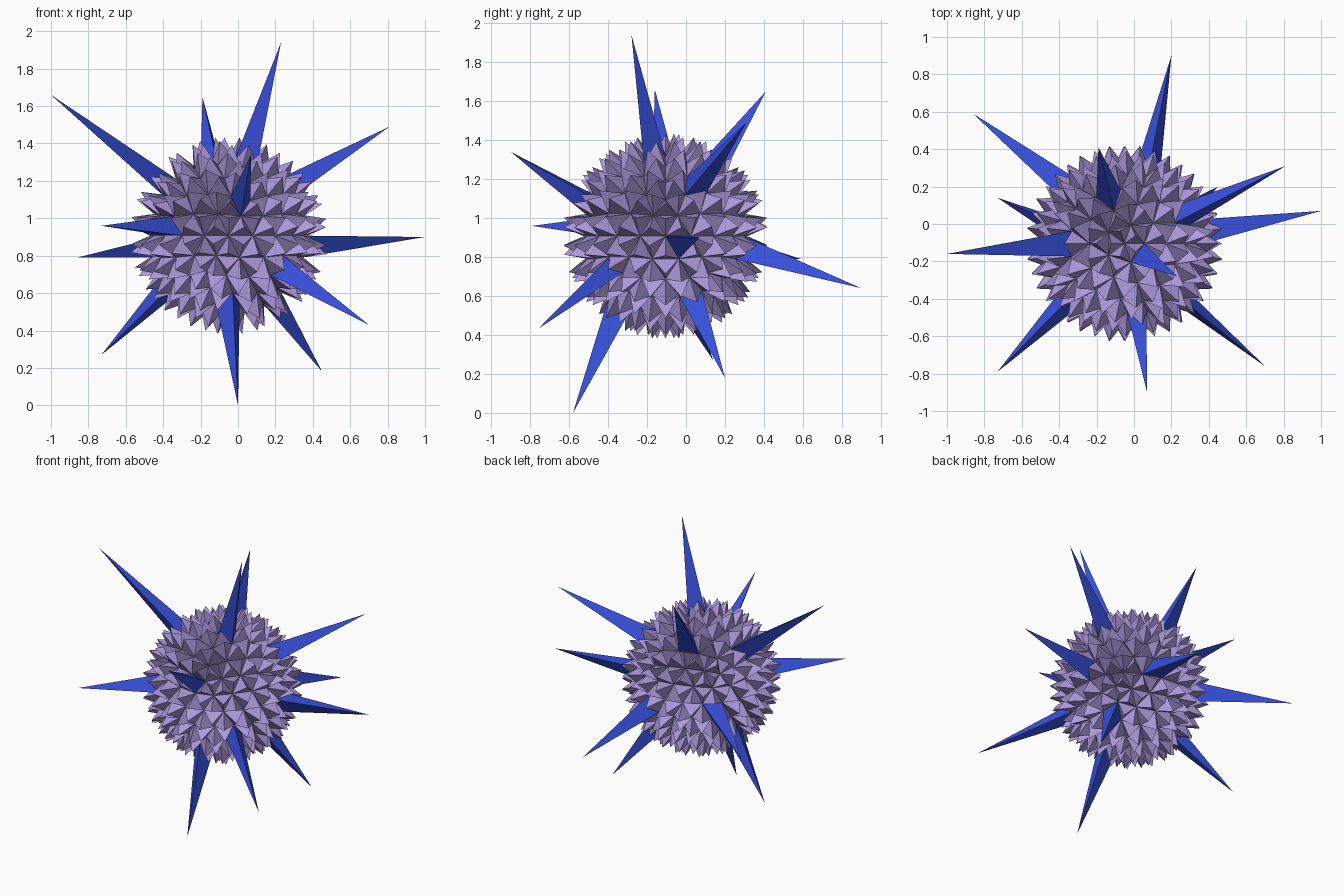
import bpy, bmesh
from mathutils import Vector

if "Cube" in bpy.data.objects:
    bpy.data.objects.remove(bpy.data.objects["Cube"])

CENTRE = Vector((-0.05, -0.105, 0.907))
R_IN, R_TIP = 0.42, 0.53

# tips of the long spikes
TIPS = [(-1.0, -0.16, 1.66), (-0.19, 0.41, 1.65), (0.23, -0.28, 1.94),
        (0.81, 0.31, 1.49), (1.0, 0.07, 0.90), (0.70, -0.76, 0.43),
        (0.45, 0.20, 0.18), (0.0, -0.58, 0.0), (-0.73, 0.14, 0.27),
        (-0.86, 0.59, 0.79), (-0.73, -0.79, 0.96), (0.07, -0.90, 1.34),
        (0.20, 0.90, 0.64)]


def material(name, colour):
    mat = bpy.data.materials.new(name)
    mat.diffuse_color = (*colour, 1)
    mat.use_nodes = True
    mat.node_tree.nodes["Principled BSDF"].inputs["Base Color"].default_value = mat.diffuse_color
    return mat


def raise_face(bm, face, tip, mat_index):
    """Replace a face with a pyramid that ends at tip."""
    apex = bm.verts.new(tip)
    corners = list(face.verts)
    bm.faces.remove(face)
    for a, b in zip(corners, corners[1:] + corners[:1]):
        bm.faces.new((a, b, apex)).material_index = mat_index


bm = bmesh.new()
bmesh.ops.create_icosphere(bm, subdivisions=3, radius=R_IN)
faces = list(bm.faces)

# each long spike grows out of the face that points at its tip
long_spikes = {}
for t in TIPS:
    d = Vector(t) - CENTRE
    face = max(faces, key=lambda f: f.calc_center_median().normalized().dot(d))
    long_spikes[face] = d

# every other face becomes a short spike
for f in faces:
    if f in long_spikes:
        raise_face(bm, f, long_spikes[f], 1)
    else:
        raise_face(bm, f, f.calc_center_median().normalized() * R_TIP, 0)

mesh = bpy.data.meshes.new("spiky_ball")
bm.to_mesh(mesh)
bm.free()
mesh.materials.append(material("purple", (0.42, 0.32, 0.72)))
mesh.materials.append(material("blue", (0.04, 0.08, 0.72)))
ball = bpy.data.objects.new("spiky_ball", mesh)
ball.location = CENTRE
bpy.context.collection.objects.link(ball)
